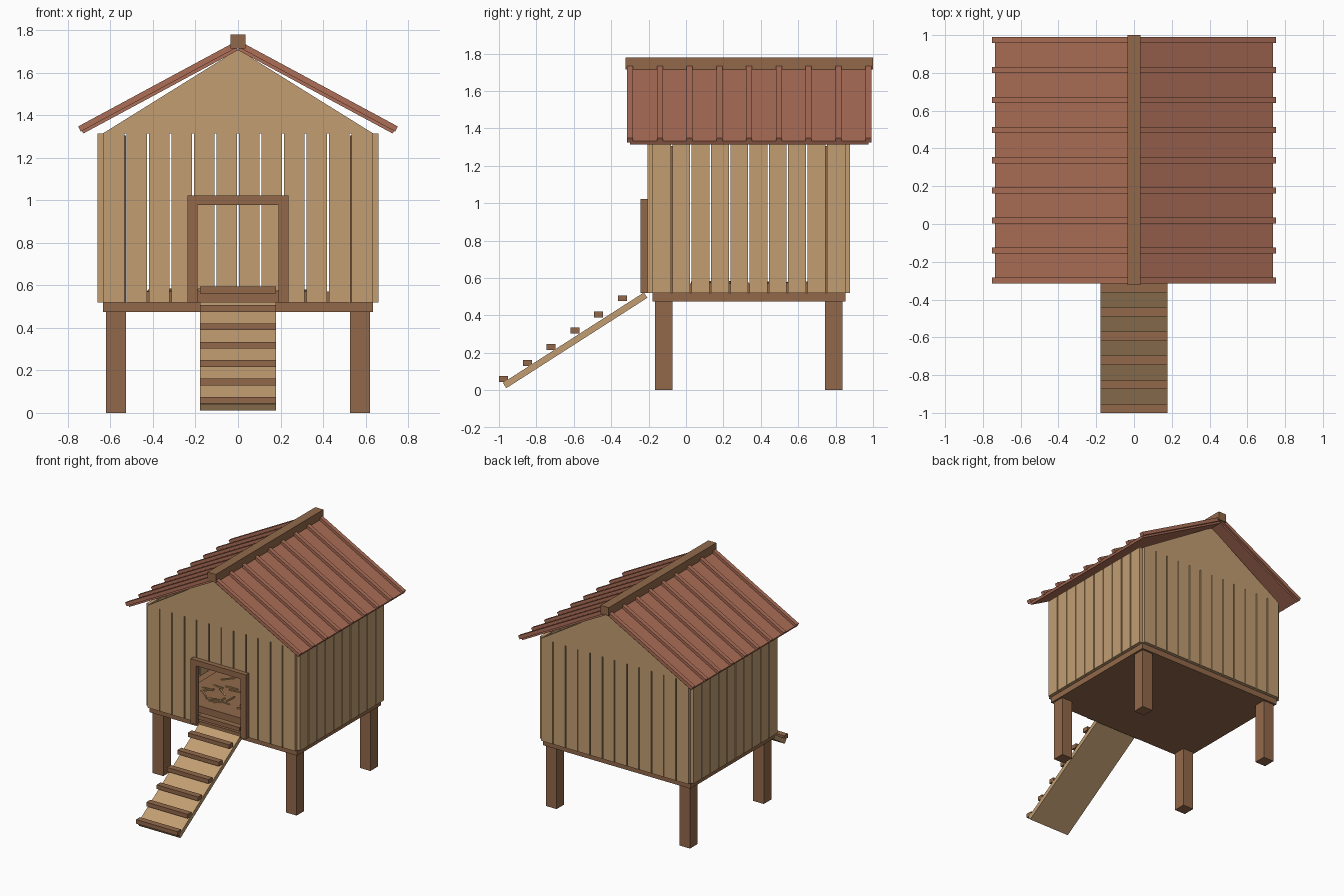
import bpy, math, random
from mathutils import Vector, Matrix

if "Cube" in bpy.data.objects:
    bpy.data.objects.remove(bpy.data.objects["Cube"])

random.seed(4)


def mat(name, srgb):
    m = bpy.data.materials.new(name)
    lin = [(c / 255 / 12.92) if c < 10 else ((c / 255 + 0.055) / 1.055) ** 2.4 for c in srgb]
    m.diffuse_color = (*lin, 1)
    m.use_nodes = True
    m.node_tree.nodes["Principled BSDF"].inputs["Base Color"].default_value = m.diffuse_color
    return m


TAN = mat("pale_wood", (194, 158, 114))
BROWN = mat("dark_wood", (146, 105, 74))
RED = mat("red_roof", (172, 110, 87))
STRAW = mat("straw", (196, 158, 104))


def mesh(name, verts, faces, material):
    me = bpy.data.meshes.new(name)
    me.from_pydata(verts, [], faces)
    me.materials.append(material)
    ob = bpy.data.objects.new(name, me)
    bpy.context.collection.objects.link(ob)
    return ob


FACES = [(0, 1, 3, 2), (4, 6, 7, 5), (0, 4, 5, 1), (2, 3, 7, 6), (0, 2, 6, 4), (1, 5, 7, 3)]


def boxes(name, items, material):
    """One object made of boxes given as (lo, hi) or (lo, hi, matrix)."""
    verts, faces = [], []
    for lo, hi, *m in items:
        n = len(verts)
        for x in (lo[0], hi[0]):
            for y in (lo[1], hi[1]):
                for z in (lo[2], hi[2]):
                    v = Vector((x, y, z))
                    verts.append(m[0] @ v if m else v)
        faces += [tuple(n + i for i in f) for f in FACES]
    return mesh(name, verts, faces, material)


# Main dimensions
HX, Y0, Y1 = 0.635, -0.18, 0.852        # inside faces of the walls
ZF, ZW, ZTOP, T = 0.52, 1.315, 1.71, 0.026
GAP = 0.004

# Floor and corner posts
boxes("floor", [((-HX, Y0, 0.475), (HX, Y1, ZF))], BROWN)
for sx, side in ((-1, "left"), (1, "right")):
    for y, end in ((-0.118, "front"), (0.79, "back")):
        boxes(f"{end}_{side}_post",
              [((sx * 0.574 - 0.046, y - 0.047, 0), (sx * 0.574 + 0.046, y + 0.047, ZW - 0.01))], BROWN)

# Front and back wall planks, the front ones shortened above the doorway
pitch = 2 * HX / 12
front, back = [], []
for i in range(12):
    a = -HX + i * pitch + (GAP if i else 0)
    b = -HX + (i + 1) * pitch - (GAP if i < 11 else 0)
    z = 0.98 if 4 <= i <= 7 else ZF
    front.append(((a, Y0 - T, z), (b, Y0, ZW)))
    back.append(((a, Y1, ZF), (b, Y1 + T, ZW)))
boxes("front_wall", front, TAN)
boxes("back_wall", back, TAN)

# Side wall planks
pitch = (Y1 - Y0) / 10
for sx, side in ((-1, "left"), (1, "right")):
    x0, x1 = sorted((sx * HX, sx * (HX + T)))
    boxes(f"{side}_wall", [((x0, Y0 + i * pitch + (GAP if i else 0), ZF),
                            (x1, Y0 + (i + 1) * pitch - (GAP if i < 9 else 0), ZW))
                           for i in range(10)], TAN)

# Gables
for name, y in (("front_gable", Y0 - T), ("back_gable", Y1)):
    tri = [(-HX, ZW), (HX, ZW), (0, ZTOP)]
    mesh(name, [(x, y, z) for x, z in tri] + [(x, y + T, z) for x, z in tri],
         [(0, 1, 2), (5, 4, 3), (0, 3, 4, 1), (1, 4, 5, 2), (2, 5, 3, 0)], TAN)

# Door frame
F0, F1 = -0.243, Y0 - T
boxes("door_frame", [((-0.237, F0, ZF), (-0.19, F1, 0.978)),
                     ((0.19, F0, ZF), (0.237, F1, 0.978)),
                     ((-0.237, F0, 0.978), (0.237, F1, 1.022))], BROWN)

# Roof slopes with battens
YC, HALF = 0.3375, 0.637
ang = math.atan2(0.395, 0.733)
LEN = 0.826
for sx, side in ((-1, "left"), (1, "right")):
    # local x runs down the slope, local z is the slope normal
    d = Vector((sx * math.cos(ang), 0, -math.sin(ang)))
    n = Vector((sx * math.sin(ang), 0, math.cos(ang)))
    m = Matrix.Translation((0, 0, 1.706)) @ Matrix((d, (0, sx, 0), n)).transposed().to_4x4()
    yc = sx * YC
    boxes(f"{side}_roof_panel", [((0, yc - HALF, 0), (LEN, yc + HALF, 0.02), m)], RED)
    ribs = []
    for i in range(9):
        y = sx * (YC - HALF + i * HALF / 4)
        ribs.append(((0.0, y - 0.016, 0.014), (LEN + 0.006, y + 0.016, 0.041), m))
    boxes(f"{side}_roof_battens", ribs, RED)

# Ridge beam
boxes("ridge_beam", [((-0.035, -0.323, 1.715), (0.035, 1.0, 1.78))], BROWN)

# Ramp plank and cleats
lo, hi = Vector((0, -0.970, 0.025)), Vector((0, -0.216, 0.508))
tilt = math.atan2(hi.z - lo.z, hi.y - lo.y)
m = Matrix.Translation((lo + hi) / 2) @ Matrix.Rotation(tilt, 4, 'X')
h = (hi - lo).length / 2
boxes("ramp", [((-0.178, -h, -0.017), (0.178, h, 0.017), m)], TAN)
boxes("ramp_cleats", [((-0.178, -1.0 + i * 0.1273, 0.043 + i * 0.0865),
                       (0.178, -0.952 + i * 0.1273, 0.075 + i * 0.0865)) for i in range(7)], BROWN)

# Bedding and loose straw
boxes("bedding", [((-0.52, -0.06, ZF), (0.52, 0.73, 0.57))], BROWN)
stalks = []
for i in range(40):
    m = (Matrix.Translation((random.uniform(-0.42, 0.42), random.uniform(0.02, 0.66), 0.573))
         @ Matrix.Rotation(random.uniform(0, math.pi), 4, 'Z')
         @ Matrix.Rotation(random.uniform(-0.15, 0.15), 4, 'Y'))
    stalks.append(((-0.05, -0.005, -0.005), (0.05, 0.005, 0.005), m))
boxes("straw", stalks, STRAW)
